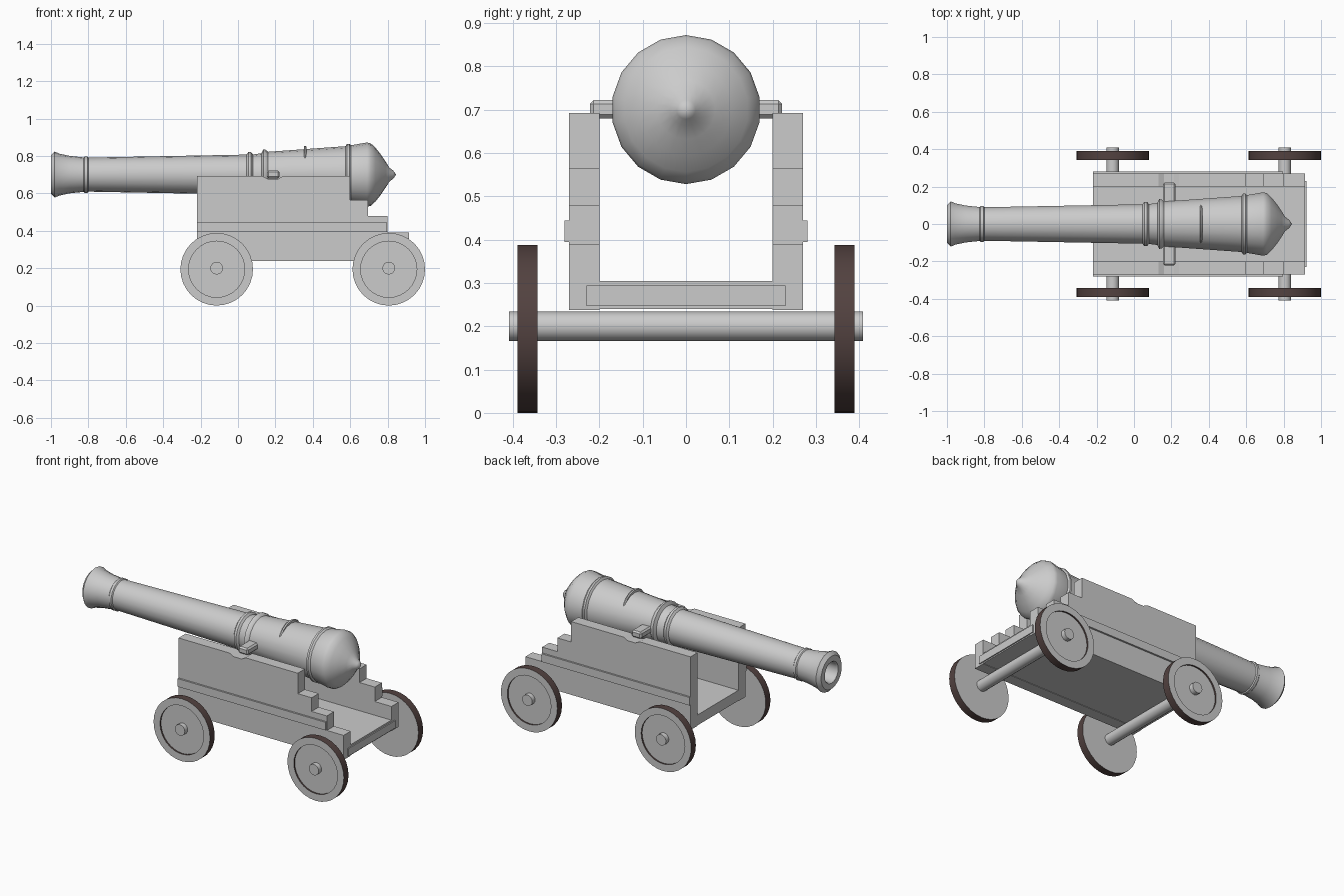
import bpy, bmesh
from math import sin, cos, pi, radians

cube = bpy.data.objects.get("Cube")
if cube:
    bpy.data.objects.remove(cube, do_unlink=True)


def material(name, rgb):
    m = bpy.data.materials.new(name)
    m.use_nodes = True
    m.diffuse_color = (*rgb, 1)
    bsdf = next(n for n in m.node_tree.nodes if n.type == 'BSDF_PRINCIPLED')
    bsdf.inputs["Base Color"].default_value = (*rgb, 1)
    return m


grey = material("light_grey", (0.6, 0.6, 0.6))
brown = material("dark_brown", (0.085, 0.054, 0.051))


def finish(name, bm, smooth=False, location=(0, 0, 0)):
    bmesh.ops.recalc_face_normals(bm, faces=bm.faces[:])
    mesh = bpy.data.meshes.new(name)
    bm.to_mesh(mesh)
    bm.free()
    mesh.materials.append(grey)
    mesh.materials.append(brown)
    if smooth:
        mesh.shade_smooth()
        mesh.set_sharp_from_angle(angle=radians(35))
    ob = bpy.data.objects.new(name, mesh)
    ob.location = location
    bpy.context.collection.objects.link(ob)
    return ob


def lathe(name, profile, sides, axis, location, brown_bands=()):
    """Turn (position along axis, radius) points around the x or y axis."""
    bm = bmesh.new()
    rings = []
    for a, r in profile:
        ring = []
        for i in range(sides):
            t = 2 * pi * i / sides
            u, v = r * sin(t), r * cos(t)
            ring.append(bm.verts.new((a, u, v) if axis == 'x' else (u, a, v)))
        rings.append(ring)
    for band in range(len(rings) - 1):
        lo, hi = rings[band], rings[band + 1]
        for i in range(sides):
            j = (i + 1) % sides
            f = bm.faces.new((lo[i], lo[j], hi[j], hi[i]))
            f.material_index = 1 if band in brown_bands else 0
    bmesh.ops.remove_doubles(bm, verts=bm.verts[:], dist=1e-5)
    return finish(name, bm, True, location)


def box(name, lo, hi, bevel=0):
    bm = bmesh.new()
    bmesh.ops.create_cube(bm, size=1)
    for v in bm.verts:
        v.co = [lo[k] if v.co[k] < 0 else hi[k] for k in range(3)]
    if bevel:
        bmesh.ops.bevel(bm, geom=bm.edges[:], offset=bevel, segments=1, affect='EDGES')
    return finish(name, bm)


# Barrel with bore, muzzle flare, raised bands and pointed breech
AXIS_Z = 0.70
barrel = [
    (-0.6, 0), (-0.6, 0.06), (-0.99, 0.06), (-1.0, 0.067), (-1.0, 0.102),
    (-0.98, 0.123), (-0.955, 0.112), (-0.9, 0.1), (-0.825, 0.092),
    (-0.82, 0.097), (-0.805, 0.097), (-0.8, 0.091),
    (0.045, 0.107), (0.055, 0.12), (0.07, 0.12), (0.08, 0.108),
    (0.125, 0.114), (0.135, 0.135), (0.148, 0.133), (0.16, 0.122),
    (0.575, 0.152), (0.583, 0.165), (0.595, 0.165), (0.605, 0.157),
    (0.69, 0.172), (0.71, 0.167), (0.735, 0.144), (0.765, 0.106),
    (0.79, 0.068), (0.81, 0.037), (0.83, 0.022), (0.845, 0),
]
lathe("barrel", barrel, 18, 'x', (0, 0, AXIS_Z))

# Raised crescent on top of the barrel
lathe("top_ridge", [(0.352, 0), (0.352, 0.108), (0.358, 0.113), (0.365, 0.108), (0.365, 0)],
      18, 'x', (0, 0, AXIS_Z + 0.042))

# Side pivots of the barrel
box("trunnions", (0.155, -0.222, 0.68), (0.222, 0.222, 0.722), 0.009)

# Stepped cheeks with a shallow notch for the pivots
cheek = [(-0.22, 0.237), (0.915, 0.237), (0.915, 0.39), (0.80, 0.39), (0.80, 0.48),
         (0.695, 0.48), (0.695, 0.565), (0.60, 0.565), (0.60, 0.692), (0.24, 0.692),
         (0.215, 0.677), (0.16, 0.677), (0.13, 0.692), (-0.22, 0.692)]
for side, label in ((1, "left"), (-1, "right")):
    bm = bmesh.new()
    face = bm.faces.new([bm.verts.new((x, side * 0.2, z)) for x, z in cheek])
    out = bmesh.ops.extrude_face_region(bm, geom=[face])
    for g in out["geom"]:
        if isinstance(g, bmesh.types.BMVert):
            g.co.y = side * 0.27
    # Close the inner side if the extrusion moved its face
    holes = [e for e in bm.edges if e.is_boundary]
    if holes:
        bmesh.ops.holes_fill(bm, edges=holes, sides=0)
    finish(label + "_cheek", bm)
    ys = sorted((side * 0.268, side * 0.281))
    box(label + "_moulding", (-0.22, ys[0], 0.394), (0.797, ys[1], 0.444))

# Bed between the cheeks, and the board across its rear end
box("bed", (-0.22, -0.2, 0.24), (0.914, 0.2, 0.305))
box("rear_board", (0.91, -0.23, 0.247), (0.921, 0.23, 0.294))

# Axles and wheels; tread and recess wall are brown
R = 0.194
for x, where in ((-0.114, "front"), (0.806, "rear")):
    lathe(where + "_axle", [(-0.408, 0), (-0.408, 0.034), (0.408, 0.034), (0.408, 0)],
          16, 'y', (x, 0, 0.2))
    for side, label in ((1, "left"), (-1, "right")):
        wheel = [(-0.023, 0), (-0.023, R), (0.023, R), (0.023, 0.15), (0.013, 0.15), (0.013, 0)]
        lathe(f"{where}_{label}_wheel", [(side * a, r) for a, r in wheel],
              32, 'y', (x, side * 0.366, R), brown_bands=(1, 3))
